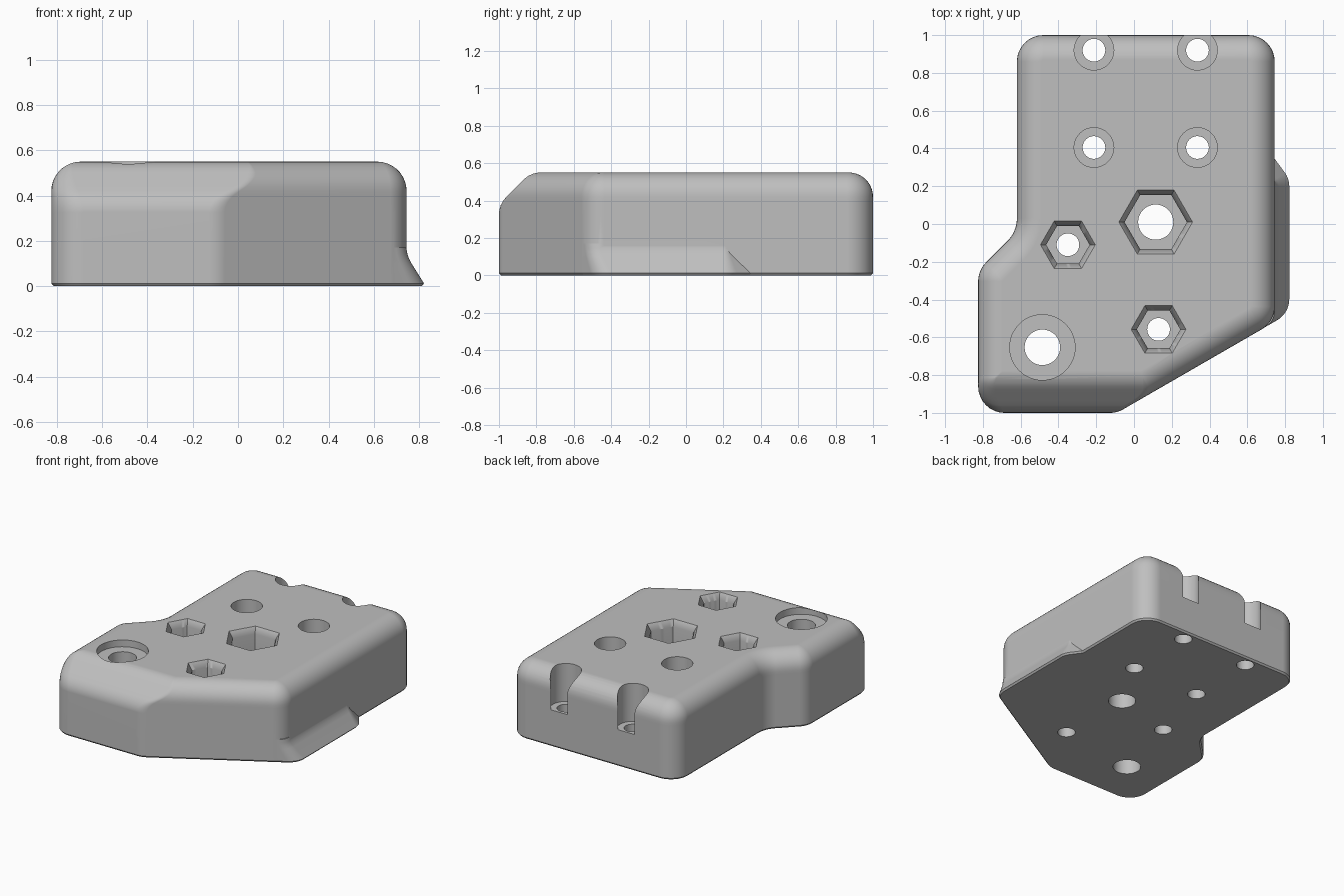
import bpy, bmesh, math
from mathutils import Vector

old = bpy.data.objects.get("Cube")
if old:
    bpy.data.objects.remove(old, do_unlink=True)

grey = bpy.data.materials.new("plain grey")
grey.use_nodes = True
colour = (0.52, 0.52, 0.52, 1)
grey.diffuse_color = colour
grey.node_tree.nodes["Principled BSDF"].inputs["Base Color"].default_value = colour

H, R = 0.55, 0.13          # block height, edge rounding
FLOOR = 0.27               # floor of the deep recesses


def rounded_ring(corners, radii, offsets, z, steps=8):
    """Counter-clockwise outline, each edge moved inward by its offset, corners rounded."""
    pts = [Vector(c) for c in corners]
    n = len(pts)
    dirs = [(pts[(i + 1) % n] - pts[i]).normalized() for i in range(n)]
    ring = []
    for i in range(n):
        u, v = dirs[i - 1], dirs[i]
        nu, nv = Vector((-u.y, u.x)), Vector((-v.y, v.x))
        turn = math.atan2(u.cross(v), u.dot(v))
        a, b = offsets[i - 1], offsets[i]
        # corner of the two moved edges
        q = pts[i] + u * ((b - a * nu.dot(nv)) / u.dot(nv)) + nu * a
        side = 1 if turn > 0 else -1
        r = max(radii[i] - side * (a + b) / 2, 0.004)
        centre = q - u * (r * math.tan(abs(turn) / 2)) + nu * (side * r)
        arm = -nu * (side * r)
        for k in range(steps + 1):
            t = turn * k / steps
            c, s = math.cos(t), math.sin(t)
            p = centre + Vector((c * arm.x - s * arm.y, s * arm.x + c * arm.y))
            ring.append((p.x, p.y, z))
    return ring


def loft(bm, rings):
    """Closed solid through rings of equal length, bottom to top."""
    loops = [[bm.verts.new(p) for p in ring] for ring in rings]
    n = len(loops[0])
    for lo, hi in zip(loops, loops[1:]):
        for i in range(n):
            j = (i + 1) % n
            bm.faces.new((lo[i], lo[j], hi[j], hi[i]))
    bm.faces.new(loops[0][::-1])
    bm.faces.new(loops[-1])


def make_object(name, bm):
    bmesh.ops.recalc_face_normals(bm, faces=bm.faces)
    mesh = bpy.data.meshes.new(name)
    bm.to_mesh(mesh)
    bm.free()
    mesh.materials.append(grey)
    ob = bpy.data.objects.new(name, mesh)
    bpy.context.collection.objects.link(ob)
    return ob


def front_inset(z):
    """Rounded 45 degree slope along the front edge."""
    low, centre = 0.326, H - R
    if z <= low:
        return 0
    if z < 0.418:
        return R - math.sqrt(R * R - (z - low) ** 2)
    if z < 0.512:
        return z - 0.38
    return 0.224 - math.sqrt(max(R * R - (z - centre) ** 2, 0))


def slant_y(x):
    return -1 + math.tan(math.radians(30)) * (x + 0.09)


# Main block
outline = [(-0.825, -1), (-0.09, -1), (0.745, slant_y(0.745)), (0.745, 1),
           (-0.62, 1), (-0.62, -0.04), (-0.825, -0.245)]
radii = [0.14, 0.14, 0.14, 0.14, 0.14, 0.17, 0.14]
bm = bmesh.new()
rings = [rounded_ring(outline, radii, [0.01] * 7, 0)]
levels = [0.012, 0.326, 0.35, 0.375, 0.4]
levels += [H - R + R * math.sin(math.radians(90) * k / 9) for k in range(10)]
for z in levels:
    rise = max(z - (H - R), 0)
    inset = R - math.sqrt(max(R * R - rise * rise, 0))
    rings.append(rounded_ring(outline, radii, [front_inset(z)] + [inset] * 6, z))
loft(bm, rings)
body = make_object("block_body", bm)

# Flared foot along the left side
reach = 0.822
foot = [(0.6, slant_y(0.6)), (reach, slant_y(reach)), (reach, 0.24), (0.745, 0.345), (0.6, 0.345)]
bm = bmesh.new()
rings = []
for z, x in [(0, 0.812), (0.012, reach), (0.1, 0.767), (0.125, 0.754), (0.145, 0.748), (0.17, 0.743)]:
    d = reach - x
    skin = 0.01 if z == 0 else 0.001
    rings.append(rounded_ring(foot, [0.01, 0.13, 0.12, 0.01, 0.01], [skin, d, d, 0, 0], z))
loft(bm, rings)
flare = make_object("side_flare", bm)


# Stepped cutters for holes, counterbores and hexagonal pockets
def polar_ring(x, y, z, r, hexagon=False, n=48):
    ring = []
    for k in range(n):
        a = math.tau * k / n
        f = r
        if hexagon:
            f *= math.cos(math.pi / 6) / math.cos((a + math.pi / 6) % (math.pi / 3) - math.pi / 6)
        ring.append((x + f * math.cos(a), y + f * math.sin(a), z))
    return ring


def cut_bore(bm, x, y, hole, bore, floor):
    loft(bm, [polar_ring(x, y, z, r) for z, r in
              [(-0.1, hole), (floor, hole), (floor, bore), (H + 0.1, bore)]])


def cut_hex(bm, x, y, hole, r):
    loft(bm, [polar_ring(x, y, -0.1, hole), polar_ring(x, y, FLOOR, hole)] +
         [polar_ring(x, y, z, s, True) for z, s in
          [(FLOOR, r - 0.03), (H - 0.045, r - 0.03), (H, r), (H + 0.1, r)]])


bm = bmesh.new()
for x in (-0.212, 0.336):
    for y in (0.92, 0.405):
        cut_bore(bm, x, y, 0.06, 0.105, FLOOR)
cut_bore(bm, -0.485, -0.653, 0.094, 0.173, H - 0.05)
cut_hex(bm, 0.115, 0.01, 0.093, 0.195)
cut_hex(bm, -0.35, -0.11, 0.06, 0.145)
cut_hex(bm, 0.13, -0.558, 0.06, 0.145)
# Turn the hexagons so a point faces the front
for v in bm.verts:
    for cx, cy, reach_hex in ((0.115, 0.01, 0.2), (-0.35, -0.11, 0.15), (0.13, -0.558, 0.15)):
        dx, dy = v.co.x - cx, v.co.y - cy
        if math.hypot(dx, dy) < reach_hex:
            v.co.x, v.co.y = cx - dy, cy + dx
            break
cutter = make_object("hole_cutter", bm)

# Join the flare, then cut the holes
bpy.ops.object.select_all(action='DESELECT')
bpy.context.view_layer.objects.active = body
body.select_set(True)
for tool, mode in ((flare, 'UNION'), (cutter, 'DIFFERENCE')):
    tool.hide_render = True
    mod = body.modifiers.new(mode.lower(), 'BOOLEAN')
    mod.object, mod.operation, mod.solver = tool, mode, 'EXACT'
    bpy.ops.object.modifier_apply(modifier=mod.name)
    bpy.data.objects.remove(tool, do_unlink=True)

bpy.ops.object.shade_smooth_by_angle(angle=math.radians(30))
weighted = body.modifiers.new("clean_shading", 'WEIGHTED_NORMAL')
weighted.keep_sharp = True
